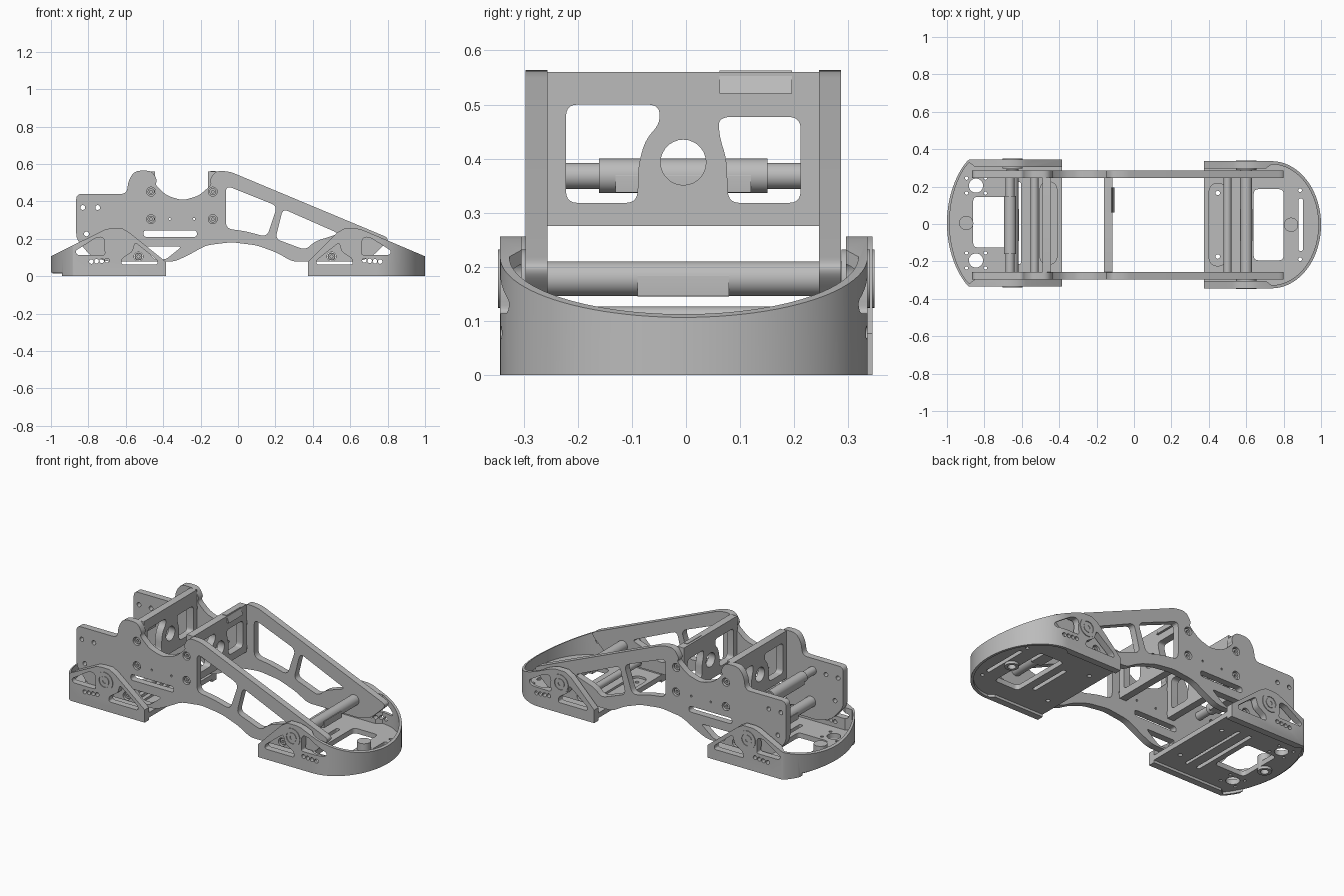
import bpy, bmesh, math
from mathutils import Vector

cube = bpy.data.objects.get("Cube")
if cube:
    bpy.data.objects.remove(cube)

grey = bpy.data.materials.new("machined_grey")
grey.use_nodes = True
GREY = (0.5, 0.5, 0.5, 1)
grey.diffuse_color = GREY
grey.node_tree.nodes["Principled BSDF"].inputs["Base Color"].default_value = GREY
parts = []


# ---- 2D loop helpers ----
def circle(u, v, r, n=28):
    return [(u + r * math.cos(2 * math.pi * i / n), v + r * math.sin(2 * math.pi * i / n)) for i in range(n)]


def rounded(pts, r, steps=5):
    """Polygon with its corners softened by short curves."""
    out = []
    for i, p in enumerate(pts):
        p, a, b = Vector(p), Vector(pts[i - 1]), Vector(pts[(i + 1) % len(pts)])
        p0 = p + (a - p).normalized() * min(r, (a - p).length * 0.45)
        p1 = p + (b - p).normalized() * min(r, (b - p).length * 0.45)
        for k in range(steps + 1):
            t = k / steps
            out.append(tuple(p0 * (1 - t) ** 2 + p * 2 * t * (1 - t) + p1 * t * t))
    return out


def rect(u0, u1, v0, v1, r=0.01):
    return rounded([(u0, v0), (u1, v0), (u1, v1), (u0, v1)], r)


def prism(name, plane, loops, lo, hi):
    """Extrude an outline with holes; plane is xy, xz or yz."""
    cu = bpy.data.curves.new(name, "CURVE")
    cu.dimensions, cu.fill_mode, cu.extrude = "2D", "BOTH", 0.5
    for loop in loops:
        sp = cu.splines.new("POLY")
        sp.points.add(len(loop) - 1)
        for pt, (u, v) in zip(sp.points, loop):
            pt.co = (u, v, 0, 1)
        sp.use_cyclic_u = True
    tmp = bpy.data.objects.new(name + "_outline", cu)
    bpy.context.collection.objects.link(tmp)
    dg = bpy.context.evaluated_depsgraph_get()
    me = bpy.data.meshes.new_from_object(tmp.evaluated_get(dg))
    bpy.data.objects.remove(tmp)
    bm = bmesh.new()
    bm.from_mesh(me)
    for v in bm.verts:
        a, b, w = v.co.x, v.co.y, lo + (v.co.z + 0.5) * (hi - lo)
        v.co = {"xy": (a, b, w), "xz": (a, w, b), "yz": (w, a, b)}[plane]
    bmesh.ops.remove_doubles(bm, verts=bm.verts, dist=1e-5)
    bmesh.ops.recalc_face_normals(bm, faces=bm.faces)
    bm.to_mesh(me)
    bm.free()
    me.materials.clear()
    me.materials.append(grey)
    ob = bpy.data.objects.new(name, me)
    bpy.context.collection.objects.link(ob)
    parts.append(ob)
    return ob


def intersect(ob, tool):
    """Keep only the volume shared with the tool, then drop the tool."""
    mod = ob.modifiers.new("trim", "BOOLEAN")
    mod.operation, mod.solver, mod.object = "INTERSECT", "EXACT", tool
    dg = bpy.context.evaluated_depsgraph_get()
    me = bpy.data.meshes.new_from_object(ob.evaluated_get(dg))
    ob.modifiers.clear()
    ob.data = me
    parts.remove(tool)
    bpy.data.objects.remove(tool)


# ---- side plates ----
MID = -0.005
outline = rounded([
    (-0.865, 0.2), (-0.865, 0.44), (-0.595, 0.44), (-0.585, 0.515), (-0.55, 0.564), (-0.46, 0.564),
    (-0.43, 0.51), (-0.445, 0.49), (-0.38, 0.43), (-0.295, 0.405), (-0.21, 0.43), (-0.14, 0.49),
    (-0.155, 0.51), (-0.12, 0.564), (-0.045, 0.56), (0.8, 0.207), (0.8, 0.185), (0.71, 0.1),
    (0.64, 0.078), (0.29, 0.078), (0.21, 0.125), (0.1, 0.165), (-0.035, 0.182), (-0.17, 0.165),
    (-0.27, 0.11), (-0.34, 0.078), (-0.7, 0.078), (-0.79, 0.11)], 0.03)
windows = [
    rounded([(-0.065, 0.485), (0.21, 0.375), (0.155, 0.21), (0.04, 0.24), (-0.065, 0.255)], 0.035),
    rounded([(0.24, 0.36), (0.54, 0.228), (0.41, 0.185), (0.36, 0.14), (0.2, 0.2)], 0.03),
    rect(-0.505, -0.22, 0.21, 0.245, 0.017),
    rounded([(-0.5, 0.158), (-0.3, 0.158), (-0.385, 0.09), (-0.45, 0.09)], 0.02)]
bolts = [(x, z) for x in (-0.465, -0.135) for z in (0.305, 0.452)] + [(-0.532, 0.105), (0.5, 0.105)]
small = [circle(x, z, 0.013, 16) for x, z in ((-0.83, 0.367), (-0.75, 0.367), (-0.81, 0.226))]
small += [circle(x, 0.306, 0.006, 12) for x in (-0.365, -0.235)]
bolt_holes = [circle(x, z, 0.024) for x, z in bolts]
for side, tag in ((1, "left"), (-1, "right")):
    y0, y1 = sorted((MID + side * 0.251, MID + side * 0.2915))
    prism(tag + "_side_plate", "xz", [outline] + windows + small + bolt_holes, y0, y1)
    # recessed socket screws
    for i, (x, z) in enumerate(bolts):
        b0, b1 = sorted((MID + side * 0.245, MID + side * 0.283))
        prism(f"{tag}_screw_{i + 1}", "xz", [circle(x, z, 0.018), circle(x, z, 0.008, 6)], b0, b1)

# ---- upright cross plates with a central hub between two windows ----
cy, cz = MID, 0.393
hub_side = [(-0.05, 0.5), (-0.048, 0.465), (-0.075, 0.435), (-0.088, 0.39), (-0.09, 0.318)]
left_window = rounded([(-0.222, 0.318), (-0.222, 0.5)] + hub_side, 0.022)
right_window = rounded([(0.212, 0.318), (0.212, 0.477), (0.06, 0.477), (0.062, 0.44),
                        (0.075, 0.4), (0.078, 0.318)], 0.022)
for name, x in (("front_cross_plate", -0.138), ("rear_cross_plate", -0.467)):
    prism(name, "yz", [rect(MID - 0.253, MID + 0.253, 0.275, 0.56, 0.002), left_window, right_window,
                       circle(cy, cz, 0.042)], x - 0.022, x + 0.022)
prism("top_tab", "xz", [[(-0.147, 0.563), (-0.12, 0.563), (-0.103, 0.52), (-0.147, 0.52)]], 0.062, 0.196)


# ---- round cross bars ----
def bar(name, x, z, r, half):
    prism(name, "xz", [circle(x, z, r, 32)], MID - half, MID + half)


bar("upper_bar", -0.663, 0.368, 0.024, 0.252)
bar("upper_bar_sleeve", -0.663, 0.368, 0.032, 0.156)
prism("upper_bar_flat", "xz", [rect(-0.695, -0.63, 0.337, 0.37, 0.002)], MID - 0.125, MID + 0.125)
bar("front_lower_bar", 0.5, 0.105, 0.021, 0.252)
bar("rear_lower_bar", -0.532, 0.105, 0.021, 0.252)


# ---- feet ----
def foot(tag, s, back, pivot, start, power, yc, floor_holes, pin_u):
    flip = lambda loop: [(s * u, v) for u, v in loop]
    shift = lambda loop: [(s * u, v + yc) for u, v in loop]

    def end_curve(half, inset, n=48):
        return [(start + (1 - inset - start) * math.sin(math.pi * i / n) ** (2 * power),
                 half * math.cos(math.pi * i / n)) for i in range(n + 1)]

    # flanges and curved rim as one band, trimmed to the side profile
    inner = [(back, 0.3), (start - 0.03, 0.3)] + end_curve(0.323, 0.014) + [(start - 0.03, -0.3), (back, -0.3)]
    band = [(back, 0.34)] + end_curve(0.34, 0) + [(back, -0.34)] + inner[::-1]
    rim = prism(tag + "_foot_rim", "xy", [shift(band)], -0.02, 0.3)
    tail = [(1.01, 0.02), (0.94, 0.02), (0.94, 0)] if s < 0 else [(1.01, 0)]
    profile = [(back - 0.01, 0), (back - 0.01, 0.068), (pivot - 0.07, 0.233), (pivot - 0.03, 0.256),
               (pivot + 0.03, 0.256), (pivot + 0.06, 0.25), (1.01, 0.102)] + tail
    big = [(pivot + 0.062, 0.19), (pivot + 0.075, 0.21), (pivot + 0.11, 0.205), (pivot + 0.22, 0.135),
           (pivot + 0.21, 0.113), (pivot + 0.06, 0.113), (pivot + 0.065, 0.15)]
    low = [(back + 0.045, 0.062), (back + 0.045, 0.085), (back + 0.165, 0.18), (back + 0.18, 0.13),
           (back + 0.235, 0.095), (back + 0.24, 0.062)]
    first = pivot + (0.076 if s > 0 else 0.05)
    dots = [circle(first + 0.028 * i, 0.084 - 0.002 * i, 0.012, 16) for i in range(4)]
    loops = [profile, rounded(big, 0.015), rounded(low, 0.015)] + dots
    intersect(rim, prism(tag + "_profile_tool", "xz", [flip(l) for l in loops], -0.6, 0.6))

    # two-layer floor; the upper layer has a long pocket
    floor = [(back, 0.32)] + end_curve(0.332, 0.008) + [(back, -0.32)]
    p0, p1 = back + 0.025, back + 0.12
    pm = (p0 + p1) / 2
    pin_hole = circle(pin_u, 0, 0.022)
    holes = floor_holes + [pin_hole]
    screws = [circle(pm, v, 0.012, 16) for v in (-0.17, 0.17)]
    prism(tag + "_foot_floor", "xy", [shift(l) for l in [floor] + holes + screws], 0.015, 0.032)
    prism(tag + "_foot_floor_top", "xy",
          [shift(l) for l in [floor, rect(p0, p1, -0.22, 0.22, 0.06)] + holes], 0.032, 0.045)
    prism(tag + "_pin", "xy", [shift(circle(pin_u, 0, 0.038))], 0.03, 0.092)
    prism(tag + "_pin_collar", "xy", [shift(circle(pin_u, 0, 0.038)), shift(pin_hole)], 0.0, 0.03)

    # pivot shaft, bosses and hubs
    x, z = s * pivot, 0.178
    bar(tag + "_pivot_bar", x, z, 0.032, 0.3)
    prism(tag + "_pivot_flat", "xz", [rect(x - 0.034, x + 0.034, 0.145, 0.185, 0.002)], MID - 0.085, MID + 0.085)
    for side in (1, -1):
        for part, r, hole, reach in (("boss", 0.054, 0.036, 0.344), ("hub", 0.028, 0.012, 0.343)):
            y0, y1 = sorted((yc + side * 0.292, yc + side * reach))
            prism(f"{tag}_pivot_{part}", "xz", [circle(x, z, r, 36), circle(x, z, hole, 24)], y0, y1)


foot("front", 1, 0.375, 0.6, 0.735, 0.5, -0.004,
     [rect(0.64, 0.8, -0.19, 0.19, 0.025), rect(0.88, 0.903, -0.14, 0.14, 0.011),
      rect(0.568, 0.592, -0.13, 0.13, 0.011), circle(0.888, 0.185, 0.01, 14), circle(0.888, -0.185, 0.01, 14)],
     0.84)
rear_holes = [rect(0.66, 0.86, -0.13, 0.14, 0.025), rect(0.605, 0.628, -0.22, 0.22, 0.011),
              rect(0.53, 0.548, -0.22, 0.22, 0.008)]
for v in (0.2, -0.2):
    rear_holes.append(circle(0.845, v, 0.038))
    rear_holes += [circle(0.845 + du, v + dv, 0.009, 12) for du in (-0.05, 0.05) for dv in (-0.04, 0.04)]
foot("rear", -1, 0.385, 0.65, 0.88, 0.8, 0.005, rear_holes, 0.897)

# ---- smooth the round surfaces, keep machined edges crisp ----
bpy.ops.object.select_all(action="DESELECT")
for ob in parts:
    ob.select_set(True)
bpy.context.view_layer.objects.active = parts[0]
bpy.ops.object.shade_smooth_by_angle(angle=math.radians(30))
